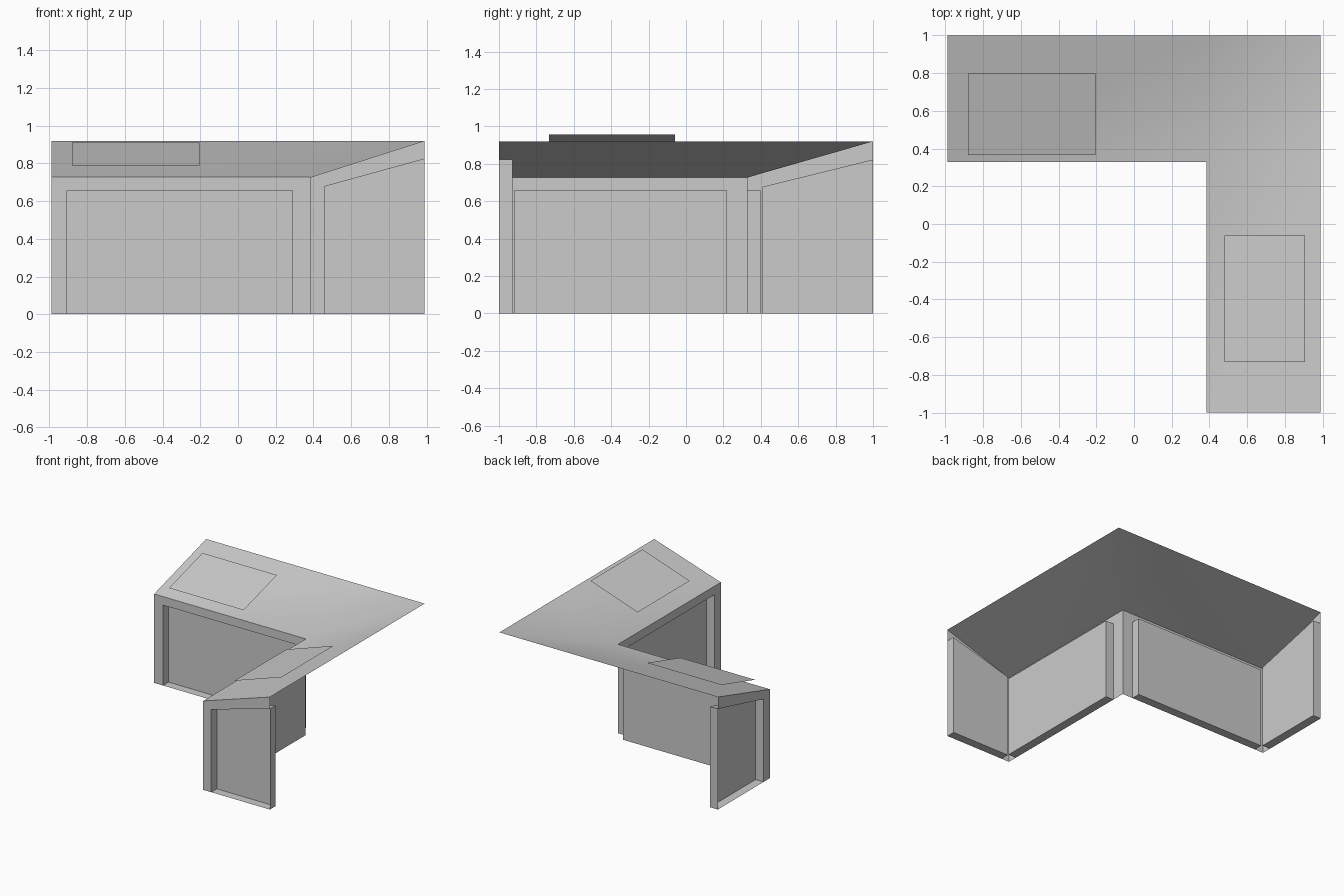
import bpy
from mathutils import Vector

if "Cube" in bpy.data.objects:
    bpy.data.objects.remove(bpy.data.objects["Cube"])

XO, XI = 0.988, 0.385      # outer / inner x of the L plan
YO, YI = 1.0, 0.328        # outer / inner y
LOW, HIGH = 0.727, 0.92    # roof height at inner / outer edge
DEPTH = 0.072              # recess depth


def make(name, verts, faces, smooth=False):
    me = bpy.data.meshes.new(name)
    me.from_pydata([tuple(v) for v in verts], [], faces)
    if smooth:
        me.shade_smooth()
    ob = bpy.data.objects.new(name, me)
    bpy.context.collection.objects.link(ob)
    return ob


def recessed_wall(name, a, b, za, zb, sa, sb, ta, tb):
    """Wall sheet from a to b (heights za, zb) with a recessed bay between
    margins sa and sb whose head runs from ta to tb."""
    a, b = Vector((*a, 0)), Vector((*b, 0))
    length = (b - a).length
    u = (b - a).normalized()
    n = Vector((-u.y, u.x, 0))
    s, e = sa, length - sb
    verts, faces = [], []

    def quad(*pts):
        i = len(verts)
        verts.extend(a + u * p + n * d + Vector((0, 0, z)) for p, d, z in pts)
        faces.append((i, i + 1, i + 2, i + 3))

    def top(p):
        return za + (zb - za) * p / length

    D = DEPTH
    # frame: two posts and the header
    if sa > 0:
        quad((0, 0, 0), (s, 0, 0), (s, 0, top(s)), (0, 0, za))
    if sb > 0:
        quad((e, 0, 0), (length, 0, 0), (length, 0, zb), (e, 0, top(e)))
    quad((s, 0, ta), (e, 0, tb), (e, 0, top(e)), (s, 0, top(s)))
    # recess: panel, jambs, head and sill
    quad((s, D, 0), (e, D, 0), (e, D, tb), (s, D, ta))
    quad((s, 0, 0), (s, D, 0), (s, D, ta), (s, 0, ta))
    quad((e, D, 0), (e, 0, 0), (e, 0, tb), (e, D, tb))
    quad((s, 0, ta), (s, D, ta), (e, D, tb), (e, 0, tb))
    quad((s, 0, 0), (e, 0, 0), (e, D, 0), (s, D, 0))
    return make(name, verts, faces)


# inner long walls
recessed_wall("front_wall", (-XO, YI), (XI, YI), LOW, LOW, 0.08, 0.095, 0.657, 0.657)
recessed_wall("side_wall", (XI, YI), (XI, -YO), LOW, LOW, 0.11, 0.08, 0.657, 0.657)

# end walls, following the roof slope
recessed_wall("front_end_wall", (XI, -YO), (XO, -YO), LOW, HIGH, 0.073, 0, 0.677, 0.823)
recessed_wall("left_end_wall", (-XO, YO), (-XO, YI), HIGH, LOW, 0, 0.08, 0.823, 0.677)

# sloped roof sheet with a hip along the corner diagonal
make("roof",
     [(-XO, YI, LOW), (XI, YI, LOW), (XI, YO, HIGH), (-XO, YO, HIGH),
      (XO, YO, HIGH), (XO, YI, HIGH), (XO, -YO, HIGH), (XI, -YO, LOW)],
     [(0, 1, 2, 3), (1, 4, 2), (1, 5, 4), (7, 6, 5, 1)], smooth=True)

# thin panels floating above each roof arm
make("left_roof_panel",
     [(-0.88, 0.365, 0.79), (-0.205, 0.365, 0.79),
      (-0.205, 0.797, 0.912), (-0.88, 0.797, 0.912)], [(0, 1, 2, 3)])
make("right_roof_panel",
     [(0.48, -0.733, 0.815), (0.907, -0.733, 0.958),
      (0.907, -0.06, 0.958), (0.48, -0.06, 0.815)], [(0, 1, 2, 3)])
